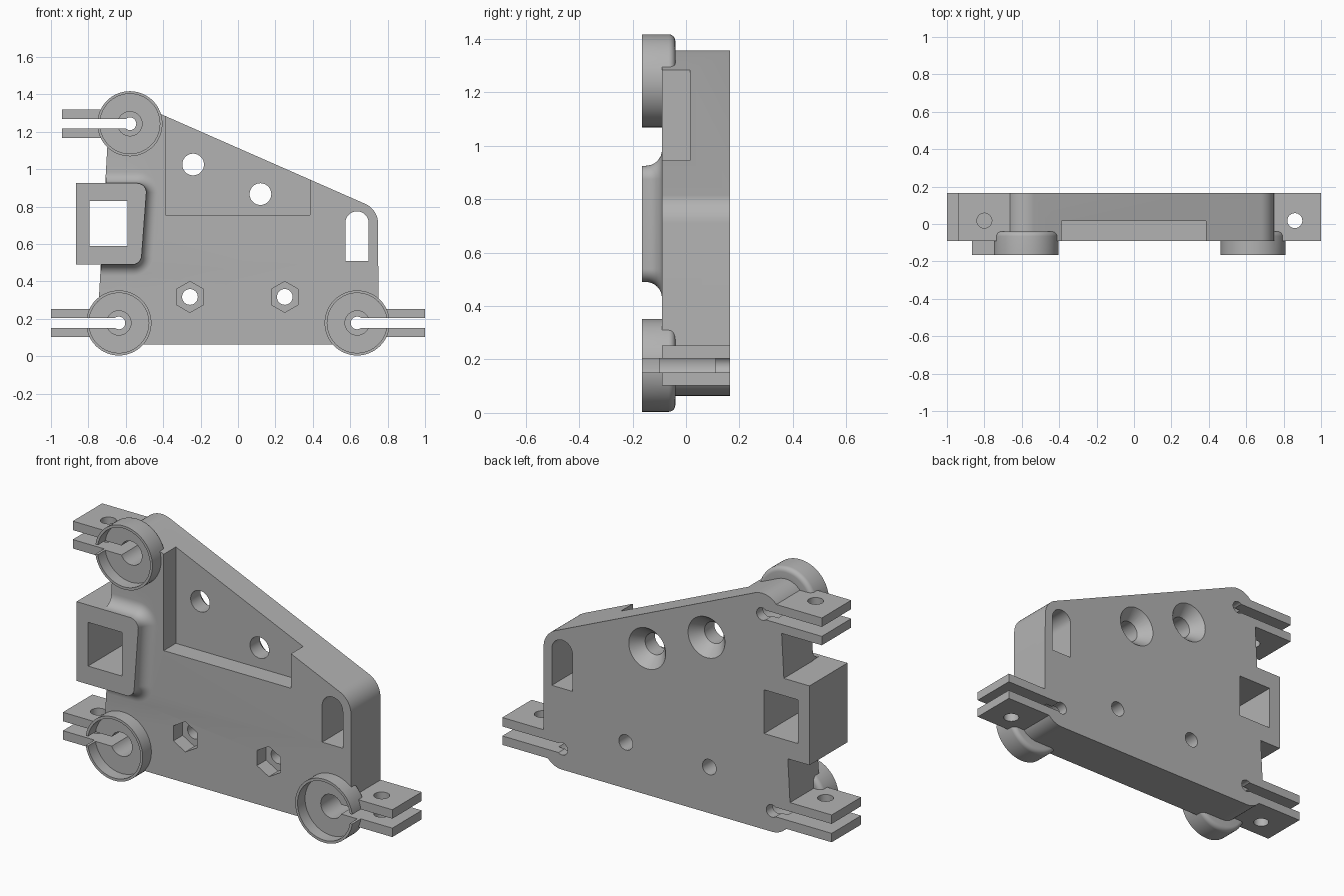
import bpy, bmesh, math
from mathutils import Vector
from mathutils.geometry import convex_hull_2d

cube = bpy.data.objects.get("Cube")
if cube:
    bpy.data.objects.remove(cube, do_unlink=True)

FRONT, BACK, LIP = -0.09, 0.165, -0.165
FAR = 0.4

grey = bpy.data.materials.new("plain_grey")
grey.use_nodes = True
grey.diffuse_color = (0.45, 0.45, 0.45, 1)
grey.node_tree.nodes["Principled BSDF"].inputs["Base Color"].default_value = (0.45, 0.45, 0.45, 1)


def loft(name, rings):
    """Closed solid through rings with equal point counts."""
    bm = bmesh.new()
    rows = [[bm.verts.new(p) for p in ring] for ring in rings]
    n = len(rows[0])
    for a, b in zip(rows, rows[1:]):
        for i in range(n):
            j = (i + 1) % n
            bm.faces.new((a[i], a[j], b[j], b[i]))
    bm.faces.new(rows[0])
    bm.faces.new(rows[-1])
    bmesh.ops.recalc_face_normals(bm, faces=bm.faces)
    mesh = bpy.data.meshes.new(name)
    bm.to_mesh(mesh)
    bm.free()
    mesh.materials.append(grey)
    ob = bpy.data.objects.new(name, mesh)
    bpy.context.collection.objects.link(ob)
    return ob


def circle(cx, cz, r, n=48, turn=0.0):
    steps = [turn + math.tau * i / n for i in range(n)]
    return [(cx + r * math.cos(a), cz + r * math.sin(a)) for a in steps]


def rect(x0, x1, z0, z1):
    return [(x0, z0), (x1, z0), (x1, z1), (x0, z1)]


def hull(points):
    points = [Vector(p) for p in points]
    return [points[i] for i in convex_hull_2d(points)]


def at_y(outline, y):
    return [(p[0], y, p[1]) for p in outline]


def prism(name, outline, y0=-FAR, y1=FAR):
    return loft(name, [at_y(outline, y0), at_y(outline, y1)])


def turned(name, cx, cz, profile, n=64):
    return loft(name, [at_y(circle(cx, cz, r, n), y) for r, y in profile])


def combine(body, tool, operation):
    mod = body.modifiers.new(operation, "BOOLEAN")
    mod.operation, mod.object, mod.solver = operation, tool, "EXACT"
    bpy.context.view_layer.objects.active = body
    bpy.ops.object.modifier_apply(modifier=mod.name)
    bpy.data.objects.remove(tool, do_unlink=True)


# clamp centre x, centre z, arm tip x
clamps = [(-0.637, 0.178, -1.0), (0.637, 0.178, 1.0), (-0.578, 1.243, -0.94)]

# main plate: rounded hull around its four corners
corners = [c[:2] for c in clamps] + [(0.635, 0.71)]
body = prism("mounting_plate", hull([p for c in corners for p in circle(*c, 0.114)]), FRONT, BACK)
adds, cuts = [], []

# square tube socket with a flared collar on the plate
adds.append(prism("socket_block", rect(-0.865, -0.6, 0.49, 0.925), LIP, BACK))


def collar(d):
    r = 0.05 + d
    arcs = []
    for cx, cz, start in ((-0.565, 0.54, -90), (-0.54, 0.875, 0)):
        for i in range(13):
            a = math.radians(start + 90 * i / 12)
            arcs.append((cx + r * math.cos(a), cz + r * math.sin(a)))
    return [(-0.732, 0.49 - d)] + arcs + [(-0.705, 0.925 + d)]


rings = [at_y(collar(0), LIP)]
for i in range(9):
    a = math.radians(90 * i / 8)
    rings.append(at_y(collar(0.06 * (1 - math.cos(a))), FRONT - 0.06 * (1 - math.sin(a))))
rings.append(at_y(collar(0.06), 0))
adds.append(loft("socket_collar", rings))
cuts.append(prism("socket_hole", rect(-0.795, -0.59, 0.59, 0.83)))

# clamps: cup with rounded rear edge, split arm, stepped bore and bolt hole
for cx, cz, tip in clamps:
    side = math.copysign(1, tip)
    profile = [(0.174, LIP)]
    for i in range(7):
        a = math.radians(15 * i)
        profile.append((0.149 + 0.025 * math.cos(a), -0.065 + 0.025 * math.sin(a)))
    adds.append(turned("cup", cx, cz, profile))
    lo, hi = sorted((cx, tip))
    adds.append(prism("arm", rect(lo, hi, cz - 0.075, cz + 0.075), FRONT, BACK))
    cuts.append(turned("cup_recess", cx, cz, [(0.16, -FAR), (0.16, -0.1)]))
    cuts.append(turned("bore", cx, cz, [(0.065, -FAR), (0.065, 0.11)], 32))
    cuts.append(turned("cord_hole", cx, cz, [(0.034, -FAR), (0.034, FAR)], 32))
    lo, hi = sorted((cx, tip + side * 0.1))
    cuts.append(prism("slot", rect(lo, hi, cz - 0.026, cz + 0.026)))
    bolt = circle(tip - side * 0.14, 0.018, 0.04, 32)
    cuts.append(loft("bolt_hole", [[(x, y, cz + dz) for x, y in bolt] for dz in (-0.12, 0.12)]))

# stepped pocket and its countersunk holes
cuts.append(prism("pocket", rect(-0.388, 0.385, 0.755, 1.6), -FAR, 0.015))
for cx, cz in ((-0.24, 1.025), (0.12, 0.867)):
    cuts.append(turned("countersink", cx, cz,
                       [(0.058, -FAR), (0.058, 0.1), (0.112, BACK), (0.112, FAR)], 48))

# nut seats with through holes
for cx in (-0.257, 0.25):
    cuts.append(prism("nut_seat", circle(cx, 0.317, 0.083, 6, math.pi / 6), -FAR, -0.01))
    cuts.append(turned("nut_hole", cx, 0.317, [(0.042, -FAR), (0.042, FAR)], 32))

# arched window
cuts.append(prism("window", hull(rect(0.574, 0.699, 0.51, 0.7) + circle(0.6365, 0.712, 0.0625))))

for part in adds:
    combine(body, part, "UNION")
for part in cuts:
    combine(body, part, "DIFFERENCE")

bpy.ops.object.select_all(action="DESELECT")
body.select_set(True)
bpy.context.view_layer.objects.active = body
bpy.ops.object.shade_smooth_by_angle(angle=math.radians(30))
